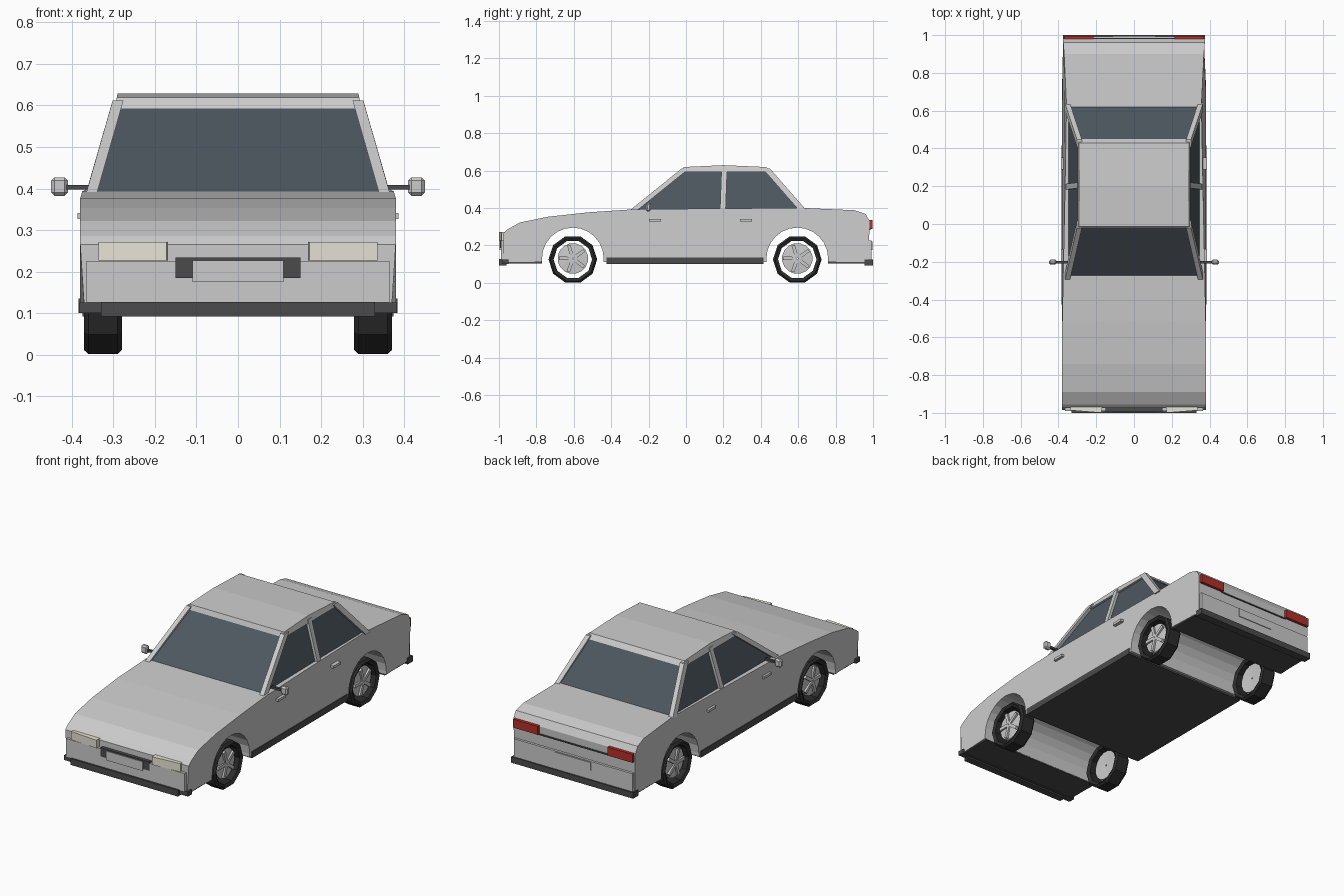
import bpy, bmesh, math
from mathutils import Vector, Matrix

if "Cube" in bpy.data.objects:
    bpy.data.objects.remove(bpy.data.objects["Cube"])


def material(name, r, g, b):
    m = bpy.data.materials.new(name)
    m.diffuse_color = (r, g, b, 1)
    m.use_nodes = True
    m.node_tree.nodes["Principled BSDF"].inputs["Base Color"].default_value = m.diffuse_color
    return m


DARK = material("dark_trim", 0.07, 0.07, 0.07)
RUBBER = material("rubber", 0.025, 0.025, 0.025)
GLASS = material("glass", 0.075, 0.095, 0.115)
LAMP = material("lamp", 0.8, 0.78, 0.68)
RED = material("red_lamp", 0.45, 0.03, 0.025)


def finish(name, bm, mat=None):
    bmesh.ops.recalc_face_normals(bm, faces=bm.faces[:])
    me = bpy.data.meshes.new(name)
    bm.to_mesh(me)
    bm.free()
    ob = bpy.data.objects.new(name, me)
    bpy.context.collection.objects.link(ob)
    if mat:
        me.materials.append(mat)
    return ob


def prism(name, pts, mat=None):
    """Side profile of (y, z, half_width) spanned across x."""
    bm = bmesh.new()
    left = [bm.verts.new((-w, y, z)) for y, z, w in pts]
    right = [bm.verts.new((w, y, z)) for y, z, w in pts]
    bm.faces.new(left)
    bm.faces.new(right[::-1])
    for i in range(len(pts)):
        j = (i + 1) % len(pts)
        bm.faces.new((left[i], right[i], right[j], left[j]))
    return finish(name, bm, mat)


def box(name, x, y, z, mat=None, turn=0):
    """Box from (min, max) ranges, optionally turned about its own z axis."""
    lo, hi = Vector((x[0], y[0], z[0])), Vector((x[1], y[1], z[1]))
    bm = bmesh.new()
    bmesh.ops.create_cube(bm, size=1, matrix=Matrix.Translation((lo + hi) / 2)
                          @ Matrix.Rotation(turn, 4, 'Z') @ Matrix.Diagonal((hi - lo).to_4d()))
    return finish(name, bm, mat)


def beam(name, a, b, wx, wy, mat=None):
    """Bar between two points, cut level at both ends."""
    bm = bmesh.new()
    rings = [[bm.verts.new((p[0] + sx * wx, p[1] + sy * wy, p[2]))
              for sx, sy in ((-1, -1), (1, -1), (1, 1), (-1, 1))] for p in (a, b)]
    bm.faces.new(rings[0])
    bm.faces.new(rings[1])
    for i in range(4):
        j = (i + 1) % 4
        bm.faces.new((rings[0][i], rings[0][j], rings[1][j], rings[1][i]))
    return finish(name, bm, mat)


def lathe(name, section, n, y, z, side, mat=None):
    """Closed (radius, x) section turned round a wheel axis."""
    bm = bmesh.new()
    rings = []
    for k in range(n):
        a = 2 * math.pi * (k + 0.5) / n
        rings.append([bm.verts.new((side * x, y + r * math.sin(a), z + r * math.cos(a)))
                      for r, x in section])
    m = len(section)
    for k in range(n):
        p, q = rings[k], rings[(k + 1) % n]
        for i in range(m):
            j = (i + 1) % m
            bm.faces.new((p[i], p[j], q[j], q[i]))
    return finish(name, bm, mat)


# Body shell with wheel arches running right across
W, AXLES, WZ = 0.38, (-0.605, 0.595), 0.13
profile = [(-0.975, 0.11, 0.37), (-0.975, 0.265, W), (-0.955, 0.285, W), (-0.89, 0.322, W),
           (-0.74, 0.353, W), (-0.52, 0.377, W), (-0.28, 0.393, 0.375), (0.2, 0.398, 0.365),
           (0.63, 0.4, 0.357), (0.9, 0.388, 0.37), (0.96, 0.368, 0.375), (0.982, 0.33, 0.375),
           (0.975, 0.11, 0.37)]
for cy in AXLES[::-1]:
    profile.append((cy + 0.165, 0.11, W))
    profile += [(cy + 0.165 * math.cos(math.pi * k / 12), WZ + 0.165 * math.sin(math.pi * k / 12), W)
                for k in range(13)]
    profile.append((cy - 0.165, 0.11, W))
prism("body_shell", profile)

# Dark floor and bumper undersides
box("floor_and_sills", (-0.384, 0.384), (-0.425, 0.415), (0.1, 0.135), DARK)
box("front_undertray", (-0.37, 0.37), (-0.975, -0.77), (0.104, 0.113), DARK)
box("rear_undertray", (-0.37, 0.37), (0.76, 0.975), (0.104, 0.113), DARK)

# Cabin: glasshouse, roof and pillars
prism("window_glass", [(-0.28, 0.388, 0.348), (-0.002, 0.605, 0.284),
                       (0.432, 0.605, 0.284), (0.625, 0.395, 0.348)], GLASS)
prism("roof", [(-0.022, 0.593, 0.3), (-0.012, 0.619, 0.292), (0.2, 0.629, 0.29), (0.43, 0.619, 0.292),
               (0.45, 0.593, 0.3)])
for s, tag in ((-1, "left"), (1, "right")):
    beam(f"{tag}_front_pillar", (s * 0.353, -0.28, 0.388), (s * 0.289, -0.002, 0.612), 0.013, 0.02)
    beam(f"{tag}_middle_pillar", (s * 0.352, 0.197, 0.39), (s * 0.287, 0.205, 0.612), 0.011, 0.015)
    beam(f"{tag}_rear_pillar", (s * 0.353, 0.622, 0.39), (s * 0.289, 0.428, 0.612), 0.013, 0.02)

# Front end
box("front_bumper", (-0.365, 0.365), (-0.99, -0.96), (0.125, 0.225))
box("front_lip", (-0.33, 0.33), (-1.0, -0.96), (0.092, 0.127), DARK)
box("front_lip_ends", (-0.382, 0.382), (-0.985, -0.95), (0.1, 0.125), DARK)
box("grille", (-0.15, 0.15), (-0.994, -0.96), (0.185, 0.234), DARK)
box("front_plate", (-0.11, 0.11), (-0.998, -0.98), (0.175, 0.226))

# Rear end
box("rear_bumper", (-0.365, 0.365), (0.96, 0.992), (0.125, 0.225))
box("rear_lip", (-0.375, 0.375), (0.955, 1.0), (0.092, 0.125), DARK)
box("rear_plate", (-0.11, 0.11), (0.98, 0.996), (0.175, 0.22))
box("boot_trim", (-0.22, 0.22), (0.97, 0.986), (0.283, 0.29), DARK)


def span(s, a, b):
    return tuple(sorted((s * a, s * b)))


# Paired lamps, handles and mirrors
for s, tag in ((-1, "left"), (1, "right")):
    box(f"{tag}_headlamp", span(s, 0.17, 0.335), (-0.993, -0.955), (0.226, 0.271), LAMP, s * 0.08)
    box(f"{tag}_tail_lamp", span(s, 0.215, 0.368), (0.965, 0.996), (0.288, 0.335), RED)
    for y in (-0.165, 0.32):
        box(f"{tag}_door_handle", span(s, 0.365, 0.387), (y - 0.032, y + 0.032), (0.327, 0.341))
    box(f"{tag}_mirror_arm", span(s, 0.35, 0.415), (-0.21, -0.196), (0.397, 0.409), DARK)
    mirror = box(f"{tag}_mirror", span(s, 0.41, 0.45), (-0.215, -0.188), (0.382, 0.427))
    bev = mirror.modifiers.new("bevel", 'BEVEL')
    bev.width, bev.segments = 0.008, 1

# Wheels: open tyre ring, hub disc and five spokes
tyre = [(0.103, 0.29), (0.12, 0.28), (0.13, 0.29), (0.13, 0.36), (0.12, 0.371), (0.103, 0.362)]
disc = [(0.004, 0.315), (0.082, 0.31), (0.082, 0.345), (0.004, 0.352)]
for end, y in zip(("front", "rear"), AXLES):
    for s, tag in ((-1, "left"), (1, "right")):
        lathe(f"{end}_{tag}_tyre", tyre, 10, y, WZ - 0.005, s, RUBBER)
        lathe(f"{end}_{tag}_hub", disc, 16, y, WZ, s)
        bm = bmesh.new()
        for k in range(5):
            bmesh.ops.create_cube(bm, size=1, matrix=Matrix.Translation((s * 0.35, y, WZ))
                                  @ Matrix.Rotation(2 * math.pi * k / 5 + 0.3, 4, 'X')
                                  @ Matrix.Translation((0, 0, 0.039))
                                  @ Matrix.Diagonal((0.016, 0.018, 0.072, 1)))
        finish(f"{end}_{tag}_spokes", bm)
